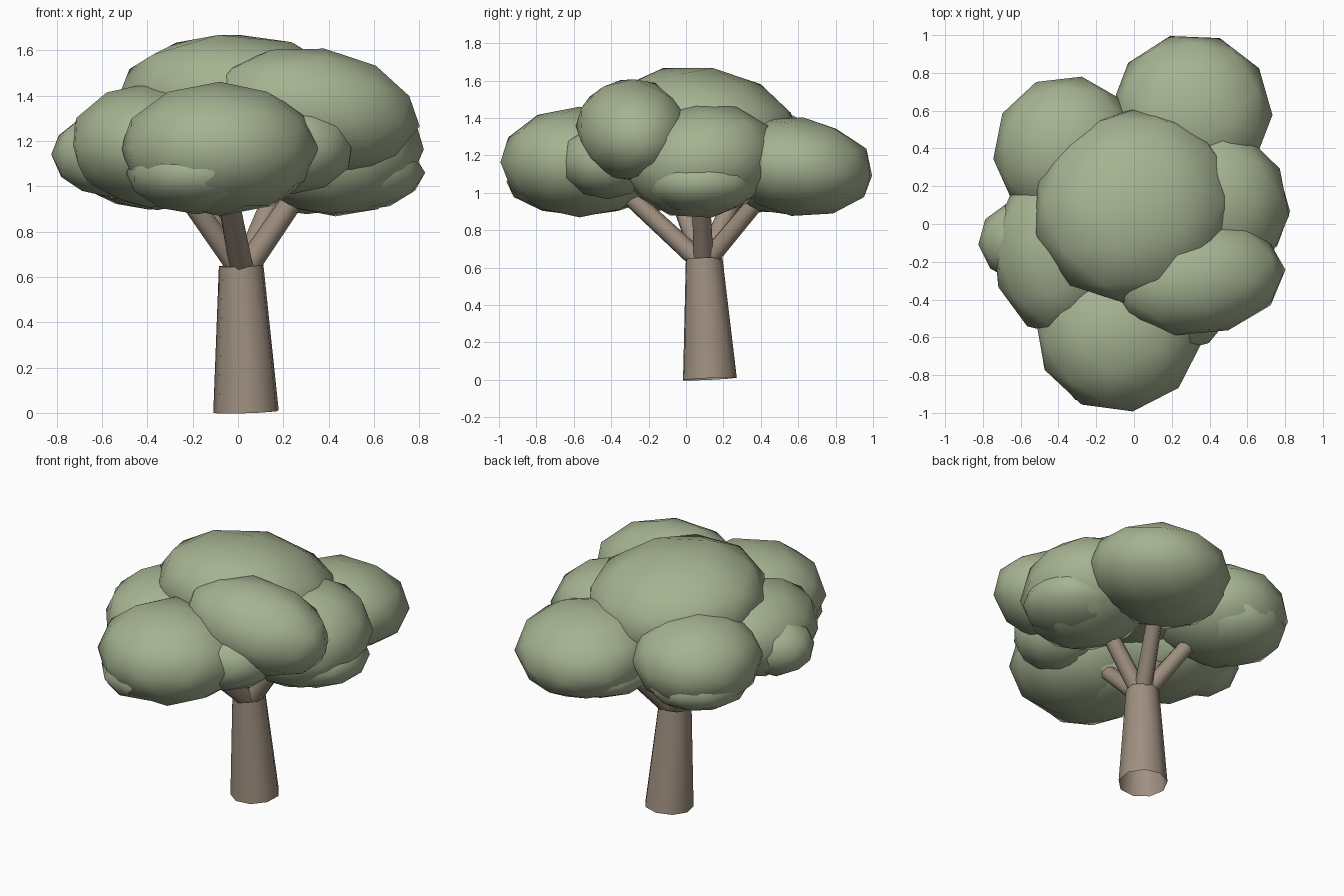
import bpy
import bmesh
from mathutils import Vector, Matrix, Euler

cube = bpy.data.objects.get("Cube")
if cube:
    bpy.data.objects.remove(cube)


def material(name, rgb):
    mat = bpy.data.materials.new(name)
    mat.use_nodes = True
    mat.diffuse_color = (*rgb, 1)
    mat.node_tree.nodes["Principled BSDF"].inputs["Base Color"].default_value = (*rgb, 1)
    return mat


leaf_green = material("leaf green", (0.38, 0.45, 0.285))
bark_brown = material("bark brown", (0.345, 0.275, 0.215))


def add_object(name, bm, mat, angle):
    mesh = bpy.data.meshes.new(name)
    bm.to_mesh(mesh)
    bm.free()
    mesh.materials.append(mat)
    obj = bpy.data.objects.new(name, mesh)
    bpy.context.collection.objects.link(obj)
    bpy.ops.object.select_all(action="DESELECT")
    obj.select_set(True)
    bpy.context.view_layer.objects.active = obj
    bpy.ops.object.shade_smooth_by_angle(angle=angle)


def limb(name, start, end, r_start, r_end, sides):
    """Tapered, open-ended round limb between two points."""
    a, b = Vector(start), Vector(end)
    axis = b - a
    turn = axis.to_track_quat("Z", "Y").to_matrix().to_4x4()
    bm = bmesh.new()
    bmesh.ops.create_cone(bm, cap_ends=False, segments=sides, radius1=r_start, radius2=r_end,
                          depth=axis.length, matrix=Matrix.Translation((a + b) / 2) @ turn)
    add_object(name, bm, bark_brown, 1.0)


def clump(name, centre, radii, spin=0.0, lean=(0, 0, 0)):
    """Faceted ellipsoid of leaves; spin turns the facets, lean rotates the whole clump."""
    bm = bmesh.new()
    bmesh.ops.create_icosphere(bm, subdivisions=2, radius=1.02)
    bm.transform(Matrix.Translation(centre) @ Euler(lean).to_matrix().to_4x4()
                 @ Matrix.Diagonal((*radii, 1)) @ Matrix.Rotation(spin, 4, "Z"))
    add_object(name, bm, leaf_green, 1.4)


# Trunk and its branches
limb("trunk", (0.037, 0.125, 0.005), (0.015, 0.095, 0.65), 0.147, 0.1, 9)
branch_tips = {
    "branch_front": (-0.05, -0.3, 0.98),
    "branch_back": (0.17, 0.4, 0.98),
    "branch_left": (0.27, 0.08, 0.98),
    "branch_back_right": (-0.2, 0.26, 0.98),
    "branch_right": (-0.24, -0.04, 0.98),
}
for name, tip in branch_tips.items():
    limb(name, (0.02, 0.095, 0.615), tip, 0.054, 0.048, 8)

# Main leaf clumps
clump("leaves_top", (0.0, 0.095, 1.355), (0.54, 0.51, 0.31), 0.1, (-0.12, 0.12, 0.5))
clump("leaves_front", (-0.08, -0.57, 1.165), (0.435, 0.42, 0.29), 0.65, (0, 0, 0.15))
clump("leaves_front_left", (0.34, -0.285, 1.335), (0.46, 0.3, 0.27), 0.9, (0, 0.15, 0.12))
clump("leaves_left", (0.43, 0.09, 1.17), (0.385, 0.41, 0.3), 0.2, (0.15, 0, 0))
clump("leaves_back", (0.305, 0.595, 1.14), (0.42, 0.41, 0.26), 0.9, (-0.12, 0, 0))
clump("leaves_back_right", (-0.355, 0.39, 1.175), (0.385, 0.39, 0.275), -0.2)
clump("leaves_right", (-0.39, -0.14, 1.18), (0.355, 0.45, 0.27), 0.75)

# Small clumps that break up the outline
clump("tuft_front", (-0.18, -0.55, 1.06), (0.31, 0.41, 0.18), 0.2)
clump("tuft_front_left", (0.24, -0.42, 1.17), (0.27, 0.25, 0.2), 0.6)
clump("tuft_left", (0.51, 0.08, 1.06), (0.31, 0.31, 0.17), 0.9)
clump("tuft_back", (0.22, 0.57, 1.04), (0.33, 0.33, 0.155), 0.3)
clump("tuft_back_right", (-0.39, 0.43, 1.07), (0.31, 0.32, 0.17), 0.8)
clump("tuft_right", (-0.56, -0.09, 1.14), (0.26, 0.22, 0.185), 0.4)
